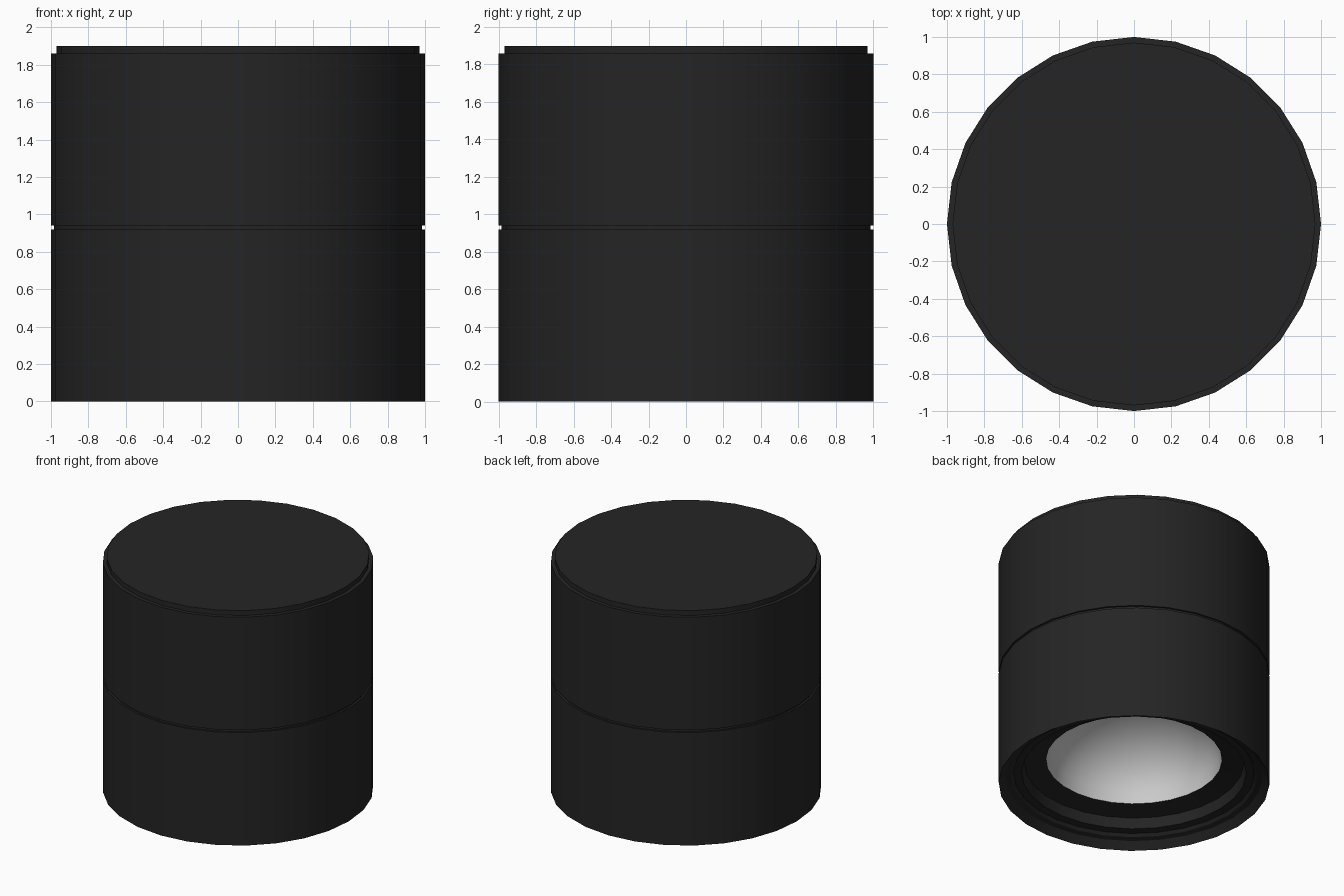
import bpy, math

if "Cube" in bpy.data.objects:
    bpy.data.objects.remove(bpy.data.objects["Cube"])

SIDES = 28


def material(name, c):
    m = bpy.data.materials.new(name)
    m.diffuse_color = (c, c, c, 1)
    m.use_nodes = True
    m.node_tree.nodes["Principled BSDF"].inputs["Base Color"].default_value = m.diffuse_color
    return m


def lathe(name, profile, mat, sides=SIDES):
    """Revolve (radius, z) points about z; a radius of 0 makes a pole."""
    verts, faces, rings = [], [], []
    for r, z in profile:
        n = 1 if r == 0 else sides
        rings.append([len(verts) + i for i in range(n)])
        for i in range(n):
            a = 2 * math.pi * i / sides
            verts.append((r * math.cos(a), r * math.sin(a), z))
    for lo, hi in zip(rings, rings[1:]):
        for i in range(sides):
            j = (i + 1) % sides
            quad = [lo[i % len(lo)], lo[j % len(lo)], hi[j % len(hi)], hi[i % len(hi)]]
            faces.append(list(dict.fromkeys(quad)))
    mesh = bpy.data.meshes.new(name)
    mesh.from_pydata(verts, [], faces)
    mesh.materials.append(mat)
    ob = bpy.data.objects.new(name, mesh)
    bpy.context.collection.objects.link(ob)
    bpy.context.view_layer.objects.active = ob
    ob.select_set(True)
    bpy.ops.object.shade_smooth_by_angle(angle=math.radians(30))
    ob.select_set(False)
    return ob


black = material("black_metal", 0.018)
silver = material("reflector_grey", 0.6)

# Housing: bevelled bottom lip, stepped baffle, shadow gap, recessed top plate
lathe("housing", [
    (0.65, 0.20), (0.81, 0.17), (0.83, 0.09), (0.89, 0.085),
    (0.91, 0.065), (0.95, 0.055), (1.0, 0.0),
    (1.0, 0.92), (0.985, 0.92), (0.985, 0.94), (1.0, 0.94),
    (1.0, 1.86), (0.97, 1.86), (0.97, 1.90), (0, 1.90),
], black)

# Concave reflector bowl, facing down out of the baffle
R, DEPTH, STEPS = 0.65, 0.5, 8
bowl = [(R * math.sin(t), 0.20 + DEPTH * math.cos(t))
        for t in (math.pi / 2 * k / STEPS for k in range(1, STEPS + 1))]
lathe("reflector_bowl", [(0, 0.20 + DEPTH)] + bowl, silver)
